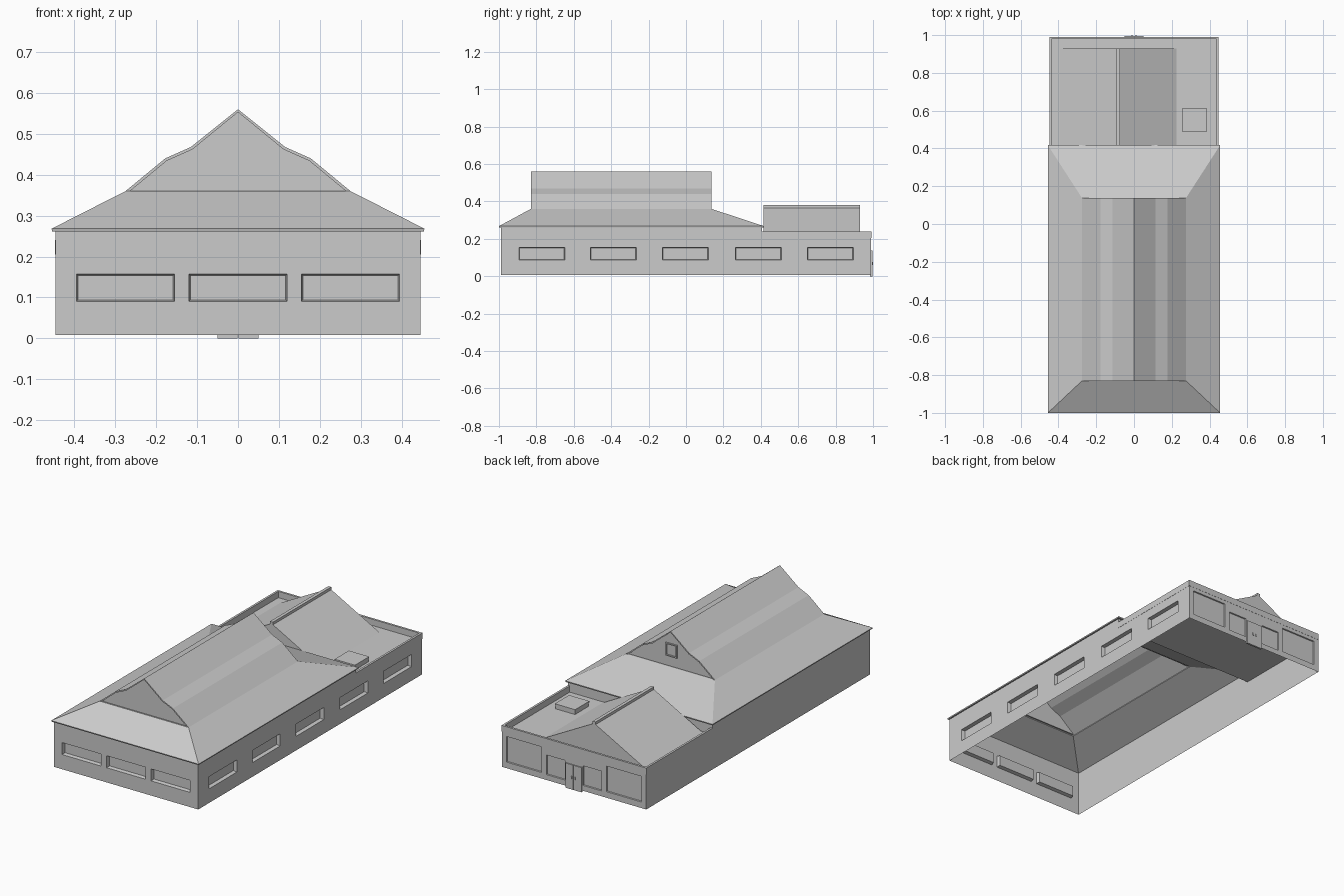
import bpy, bmesh
from mathutils import Vector

if "Cube" in bpy.data.objects:
    bpy.data.objects.remove(bpy.data.objects["Cube"])


def make(name, polys, thick=0):
    bm = bmesh.new()
    for p in polys:
        bm.faces.new([bm.verts.new(v) for v in p])
    bmesh.ops.remove_doubles(bm, verts=bm.verts, dist=1e-5)
    bmesh.ops.recalc_face_normals(bm, faces=bm.faces)
    me = bpy.data.meshes.new(name)
    bm.to_mesh(me)
    bm.free()
    ob = bpy.data.objects.new(name, me)
    bpy.context.collection.objects.link(ob)
    if thick:
        m = ob.modifiers.new("thickness", "SOLIDIFY")
        m.thickness = thick
        m.offset = -1
    return ob


def box(name, x0, x1, y0, y1, z0, z1):
    bpy.ops.mesh.primitive_cube_add(size=1)
    ob = bpy.context.object
    ob.name = name
    ob.location = ((x0 + x1) / 2, (y0 + y1) / 2, (z0 + z1) / 2)
    ob.scale = (x1 - x0, y1 - y0, z1 - z0)
    return ob


def wall(name, f, u0, u1, z0, z1, windows=(), depth=0.02, taper=0.004):
    """Sheet wall; f(u, z, d) gives a point, d is depth into the building."""
    us = sorted({u0, u1, *[w[0] for w in windows], *[w[1] for w in windows]})
    zs = sorted({z0, z1, *[w[2] for w in windows], *[w[3] for w in windows]})
    polys = []
    for a, b in zip(us, us[1:]):
        for c, d in zip(zs, zs[1:]):
            mu, mz = (a + b) / 2, (c + d) / 2
            if not any(w[0] < mu < w[1] and w[2] < mz < w[3] for w in windows):
                polys.append([f(a, c, 0), f(b, c, 0), f(b, d, 0), f(a, d, 0)])
    # recessed window reveals and panes
    for a, b, c, d in windows:
        t = taper
        o = [f(a, c, 0), f(b, c, 0), f(b, d, 0), f(a, d, 0)]
        i = [f(a + t, c + t, depth), f(b - t, c + t, depth),
             f(b - t, d - t, depth), f(a + t, d - t, depth)]
        polys += [[o[k], o[(k + 1) % 4], i[(k + 1) % 4], i[k]] for k in range(4)]
        polys.append(i)
    return make(name, polys)


W, L, BASE, PAR, TOP, FLAT = 0.447, 0.99, 0.008, 0.24, 0.262, 0.205
MID = 0.405


def front(u, z, d): return Vector((u, -L + d, z))
def back(u, z, d): return Vector((u, L - d, z))
def right(u, z, d): return Vector((W - d, u, z))
def left(u, z, d): return Vector((-W + d, u, z))
def middle(u, z, d): return Vector((u, MID, z))


# outer walls
wall("front_wall", front, -W, W, BASE, TOP,
     [(c - 0.12, c + 0.12, 0.09, 0.157) for c in (-0.275, 0, 0.275)])
wall("right_wall", right, -L, L, BASE, PAR,
     [(c - 0.123, c + 0.123, 0.087, 0.155) for c in (-0.77, -0.388, -0.003, 0.387, 0.772)])
wall("left_wall", left, -L, L, BASE, PAR)
wall("back_wall", back, -W, W, BASE, PAR,
     [(-0.417, -0.2, 0.042, 0.185), (0.2, 0.417, 0.042, 0.185),
      (-0.17, -0.055, 0.038, 0.148), (0.055, 0.17, 0.038, 0.148)], 0.006, 0.002)
for n, f in (("right", right), ("left", left)):
    wall(n + "_upper_wall", f, -L, MID, PAR, TOP)
wall("middle_wall", middle, -W, W, FLAT, TOP)

# double door with handles
for s in (-1, 1):
    x = sorted((s * 0.001, s * 0.05))
    box("door_leaf", x[0], x[1], 0.985, 0.996, 0, 0.138)
    h = sorted((s * 0.008, s * 0.014))
    box("door_handle", h[0], h[1], 0.996, 1.0, 0.06, 0.075)

# flat rear roof with parapet
make("flat_roof", [[(-W, MID, FLAT), (W, MID, FLAT), (W, L, FLAT), (-W, L, FLAT)]])
t = 0.011
for s in (-1, 1):
    x = sorted((s * (W - t), s * (W + 0.001)))
    box("side_parapet", x[0], x[1], MID, L, FLAT, PAR)
box("back_parapet", -W, W, L - t, L + 0.001, FLAT, PAR)
box("roof_hatch", 0.26, 0.38, 0.49, 0.61, FLAT, 0.228)
box("hatch_lid", 0.257, 0.383, 0.487, 0.613, 0.226, 0.234)

# small gable on the flat roof
cx, hw, zr, ya, yb = -0.083, 0.309, 0.37, 0.415, 0.93
A, B, C = [[(x, y, z) for y in (ya, yb)] for x, z in
           ((cx - hw, FLAT), (cx, zr), (cx + hw, FLAT))]
make("small_gable", [[A[0], A[1], B[1], B[0]], [B[0], B[1], C[1], C[0]],
                     [A[0], B[0], C[0]], [A[1], B[1], C[1]]])
box("ridge_cap", cx - 0.009, cx + 0.009, ya, yb, 0.362, 0.38)

# main roof: hipped skirt
E, EZ, EY0, EY1 = 0.456, 0.268, -1.0, 0.417
G, GZ, GY0, GY1 = 0.275, 0.36, -0.83, 0.137
lo = [(-E, EY0, EZ), (E, EY0, EZ), (E, EY1, EZ), (-E, EY1, EZ)]
hi = [(-G, GY0, GZ), (G, GY0, GZ), (G, GY1, GZ), (-G, GY1, GZ)]
make("roof_skirt", [[lo[k], lo[(k + 1) % 4], hi[(k + 1) % 4], hi[k]] for k in range(4)], 0.007)

# main roof: bell-shaped gable over the skirt
half = [(G, GZ), (0.178, 0.44), (0.115, 0.468)]
prof = [(-x, z) for x, z in half] + [(0, 0.56)] + half[::-1]
make("gable_roof", [[(a[0], GY0, a[1]), (b[0], GY0, b[1]), (b[0], GY1, b[1]), (a[0], GY1, a[1])]
                    for a, b in zip(prof, prof[1:])], 0.007)

# recessed gable ends and their ledges
for n, y, s in (("front", GY0, 1), ("back", GY1, -1)):
    yi = y + s * 0.012
    make(n + "_gable_end", [[(x * 0.985, yi, z - 0.003) for x, z in prof],
                            [(-G, y, GZ), (G, y, GZ), (G, yi, GZ - 0.002), (-G, yi, GZ - 0.002)]])

# attic window in the back gable
yw = GY1 - 0.012
for a, b, c, d in ((-0.035, 0.035, 0.48, 0.486), (-0.035, 0.035, 0.414, 0.42),
                   (-0.035, -0.029, 0.42, 0.48), (0.029, 0.035, 0.42, 0.48)):
    box("attic_window_frame", a, b, yw - 0.004, yw + 0.008, c, d)
